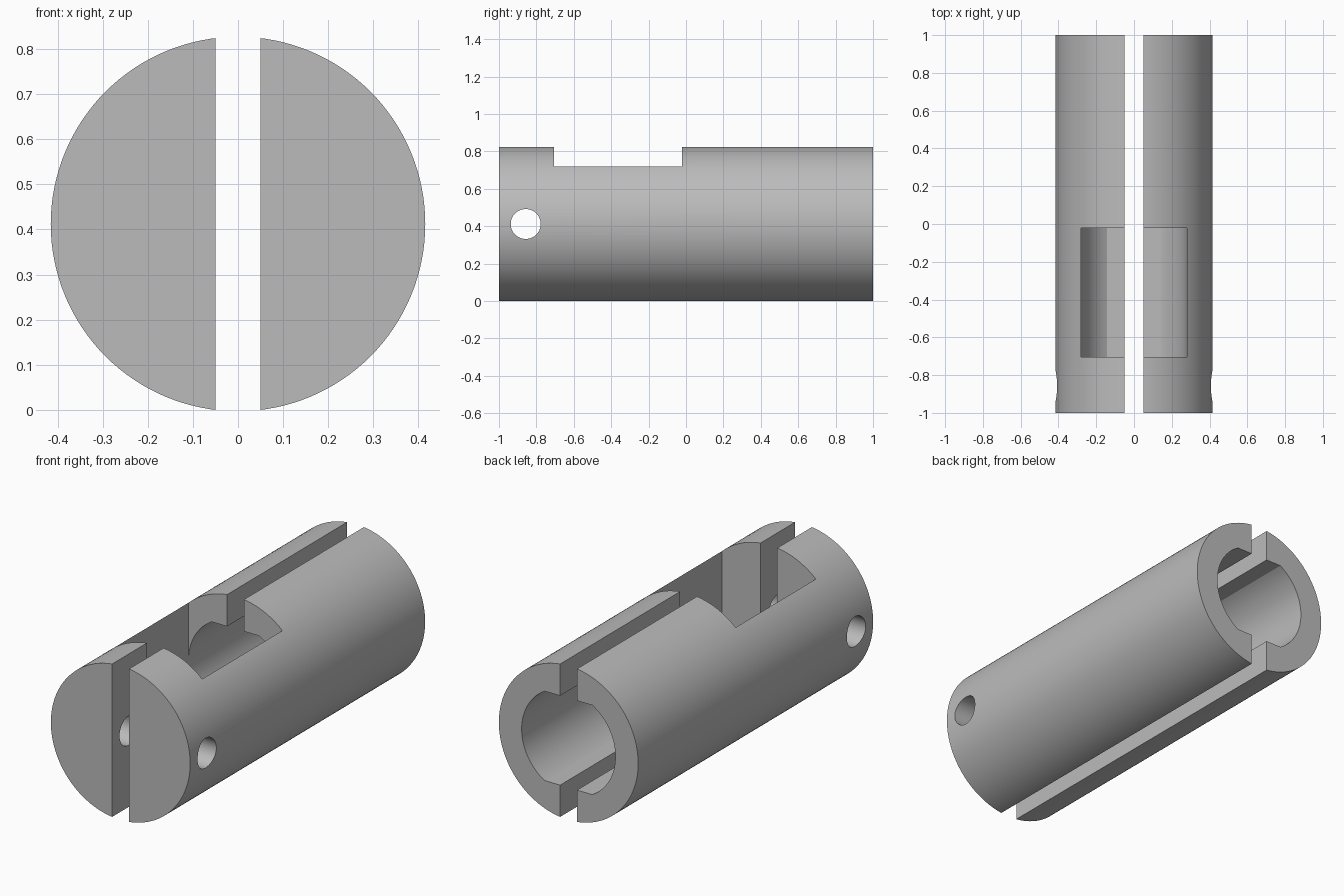
import bpy
import math

default = bpy.data.objects.get("Cube")
if default:
    bpy.data.objects.remove(default, do_unlink=True)

RADIUS, BORE, SLOT = 0.415, 0.28, 0.05
FLAT_X = 0.142                                # half width of the flats in the bore
WINDOW_FRONT, WINDOW_BACK = -0.705, -0.022
CENTRE = math.sqrt(RADIUS ** 2 - SLOT ** 2)   # axis height, slot edges rest on the floor

steel = bpy.data.materials.new("plain_grey")
steel.use_nodes = True
grey = (0.5, 0.5, 0.5, 1)
steel.diffuse_color = grey
steel.node_tree.nodes["Principled BSDF"].inputs["Base Color"].default_value = grey


def arc(radius, start, end, steps):
    """Points along an arc, angles in radians."""
    return [(radius * math.cos(start + (end - start) * i / steps),
             radius * math.sin(start + (end - start) * i / steps))
            for i in range(steps + 1)]


def prism(name, points, y0, y1):
    """Extrude a closed x-z profile, given about the axis, from y0 to y1."""
    n = len(points)
    verts = [(x, y, z + CENTRE) for y in (y0, y1) for x, z in points]
    faces = [tuple(range(n)), tuple(reversed(range(n, 2 * n)))]
    faces += [(i, i + n, (i + 1) % n + n, (i + 1) % n) for i in range(n)]
    mesh = bpy.data.meshes.new(name)
    mesh.from_pydata(verts, [], faces)
    mesh.materials.append(steel)
    obj = bpy.data.objects.new(name, mesh)
    bpy.context.collection.objects.link(obj)
    return obj


def cut(body, cutter):
    """Subtract the cutter from the body and discard it."""
    cutter.hide_render = True
    mod = body.modifiers.new("cut", 'BOOLEAN')
    mod.operation = 'DIFFERENCE'
    mod.solver = 'EXACT'
    mod.object = cutter
    bpy.context.view_layer.objects.active = body
    bpy.ops.object.modifier_apply(modifier=mod.name)
    bpy.data.objects.remove(cutter, do_unlink=True)


# Solid round body
body = prism("slotted_sleeve", arc(RADIUS, 0, math.tau, 128)[:-1], -1, 1)

# Bore profile: round sides with a flat at the top and the bottom
flat = math.acos(FLAT_X / BORE)
right_side = arc(BORE, -flat, flat, 40)
left_side = arc(BORE, math.pi - flat, math.pi + flat, 40)

# Window open to the top, with the lower half of the bore as its floor
lower = arc(BORE, math.pi, math.pi + flat, 20) + arc(BORE, -flat, 0, 20)
cut(body, prism("window_cutter", lower + [(BORE, 0.6), (-BORE, 0.6)],
                WINDOW_FRONT, WINDOW_BACK))

# Bore from the back end into the window
bore = [(x * 0.998, z * 0.998) for x, z in right_side + left_side]
cut(body, prism("bore_cutter", bore, WINDOW_BACK - 0.1, 1.2))

# Cross hole through the solid front end
bpy.ops.mesh.primitive_cylinder_add(vertices=64, radius=0.08, depth=1.2,
                                    location=(0, -0.857, CENTRE),
                                    rotation=(0, math.pi / 2, 0))
cut(body, bpy.context.object)

# Slot along the whole length, top to bottom
slot = [(-SLOT, -0.6), (SLOT, -0.6), (SLOT, 0.6), (-SLOT, 0.6)]
cut(body, prism("slot_cutter", slot, -1.2, 1.2))

# One colour everywhere, smooth curves with sharp edges
body.data.materials.clear()
body.data.materials.append(steel)
for face in body.data.polygons:
    face.material_index = 0
bpy.ops.object.select_all(action='DESELECT')
body.select_set(True)
bpy.context.view_layer.objects.active = body
bpy.ops.object.shade_smooth_by_angle(angle=math.radians(25))
